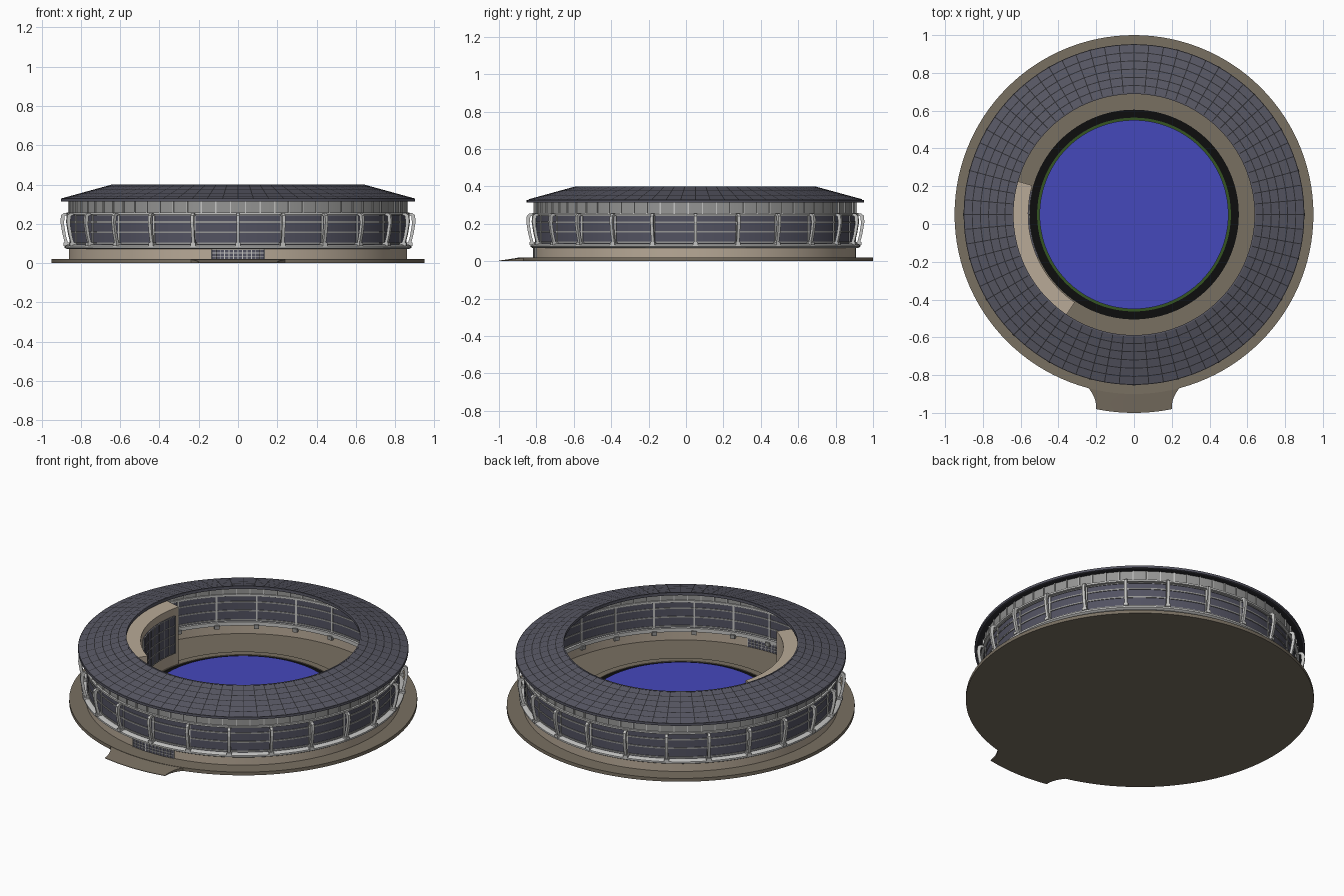
import bpy, bmesh, math
from math import sin, cos, pi, radians

if "Cube" in bpy.data.objects:
    bpy.data.objects.remove(bpy.data.objects["Cube"])

CY = 0.05  # the round building is centred slightly behind the origin


def mat(name, *c):
    m = bpy.data.materials.new(name)
    m.diffuse_color = (*c, 1)
    m.use_nodes = True
    m.node_tree.nodes["Principled BSDF"].inputs["Base Color"].default_value = m.diffuse_color
    return m


PAVING = mat("brown paving", 0.19, 0.16, 0.12)
BEIGE = mat("beige stone", 0.48, 0.40, 0.31)
GLASS = mat("dark blue glass", 0.085, 0.085, 0.12)
ROOF = mat("slate roof", 0.095, 0.095, 0.125)
SEAM = mat("dark seam", 0.025, 0.025, 0.03)
LIGHT = mat("light grey metal", 0.55, 0.55, 0.54)
GREY = mat("mid grey panel", 0.30, 0.30, 0.295)
BLUE = mat("blue pitch", 0.06, 0.065, 0.50)
GREEN = mat("green grass", 0.035, 0.09, 0.015)
BLACK = mat("black track", 0.004, 0.004, 0.004)


def finish(bm, name, mats, smooth=True):
    bmesh.ops.recalc_face_normals(bm, faces=bm.faces)
    me = bpy.data.meshes.new(name)
    bm.to_mesh(me)
    bm.free()
    for m in mats:
        me.materials.append(m)
    ob = bpy.data.objects.new(name, me)
    ob.location.y = CY
    bpy.context.collection.objects.link(ob)
    if smooth:
        bpy.ops.object.select_all(action='DESELECT')
        ob.select_set(True)
        bpy.context.view_layer.objects.active = ob
        bpy.ops.object.shade_smooth_by_angle(angle=radians(30))
    return ob


def sweep(bm, profile, a0, a1, segs):
    """Turn a closed (radius, z) profile from angle a0 to a1 in degrees."""
    full = abs(a1 - a0) >= 360
    rings = []
    for i in range(segs if full else segs + 1):
        a = radians(a0 + (a1 - a0) * i / segs)
        rings.append([bm.verts.new((r * cos(a), r * sin(a), z)) for r, z in profile])
    n = len(profile)
    for i in range(segs):
        A, B = rings[i], rings[(i + 1) % len(rings)]
        for j in range(n):
            k = (j + 1) % n
            bm.faces.new((A[j], A[k], B[k], B[j]))
    if not full:
        bm.faces.new(rings[0])
        bm.faces.new(rings[-1][::-1])


def rect(r0, r1, z0, z1):
    return [(r0, z0), (r1, z0), (r1, z1), (r0, z1)]


def ring(name, profile, m, a0=0, a1=360, segs=120):
    bm = bmesh.new()
    sweep(bm, profile, a0, a1, segs)
    return finish(bm, name, [m])


def disc(name, r, z0, z1, m):
    bm = bmesh.new()
    bmesh.ops.create_cone(bm, cap_ends=True, segments=120, radius1=r, radius2=r, depth=z1 - z0)
    bmesh.ops.translate(bm, verts=bm.verts, vec=(0, 0, (z0 + z1) / 2))
    return finish(bm, name, [m])


def fins(name, profile, width, angles, m):
    """Radial plates: a (radius, z) outline given a thickness, at each angle."""
    bm = bmesh.new()
    for d in angles:
        a = radians(d)
        sides = []
        for w in (-width / 2, width / 2):
            sides.append([bm.verts.new((r * cos(a) - w * sin(a), r * sin(a) + w * cos(a), z))
                          for r, z in profile])
        n = len(profile)
        bm.faces.new(sides[0])
        bm.faces.new(sides[1][::-1])
        for j in range(n):
            k = (j + 1) % n
            bm.faces.new((sides[0][j], sides[0][k], sides[1][k], sides[1][j]))
    return finish(bm, name, [m], smooth=False)


# Ground: plinth and flared front ramp
disc("plinth", 0.95, 0, 0.02, PAVING)
bm = bmesh.new()
NX, NY = 16, 8
top, low = [], []
for j in range(NY + 1):
    t = j / NY
    half = 0.20 + 0.05 * (1 - t) ** 2.5
    trow, lrow = [], []
    for i in range(NX + 1):
        u = -1 + 2 * i / NX
        x = half * u
        y0 = -math.sqrt(0.94 ** 2 - x * x)
        y1 = -1.05 + 0.02 * u * u
        y = y0 + (y1 - y0) * t
        trow.append(bm.verts.new((x, y, 0.0195 - 0.0165 * t)))
        lrow.append(bm.verts.new((x, y, 0)))
    top.append(trow)
    low.append(lrow)
for g in (top, low):
    for j in range(NY):
        for i in range(NX):
            bm.faces.new((g[j][i], g[j][i + 1], g[j + 1][i + 1], g[j + 1][i]))
edge = [(0, i) for i in range(NX)] + [(j, NX) for j in range(NY)] \
    + [(NY, i) for i in range(NX, 0, -1)] + [(j, 0) for j in range(NY, 0, -1)]
for (a, b), (c, d) in zip(edge, edge[1:] + edge[:1]):
    bm.faces.new((top[a][b], top[c][d], low[c][d], low[a][b]))
finish(bm, "front_ramp", [PAVING])

# Field: black track, green verge, raised blue pitch
ring("inner_curb", rect(0.555, 0.595, 0.015, 0.026), PAVING)
disc("track", 0.555, 0.015, 0.0215, BLACK)
disc("grass_verge", 0.513, 0.015, 0.024, GREEN)
disc("pitch", 0.50, 0.02, 0.045, BLUE)

# Lower wall and ledge
ring("lower_wall", rect(0.84, 0.86, 0.015, 0.078), BEIGE)
ring("ledge", [(0.832, 0.072), (0.872, 0.072), (0.882, 0.078), (0.882, 0.088),
               (0.87, 0.094), (0.832, 0.094)], LIGHT)

# Glass storey with horizontal rails
ring("glass_wall", rect(0.846, 0.853, 0.09, 0.255), GLASS)
for k, z in enumerate((0.098, 0.153, 0.205, 0.243)):
    ring(f"glass_rail_{k}", rect(0.843, 0.857, z, z + 0.008), GREY)
ring("upper_ledge", rect(0.838, 0.872, 0.248, 0.258), LIGHT)

# Clerestory band and its thin mullions
ring("clerestory_band", rect(0.845, 0.86, 0.255, 0.325), GREY)
fins("clerestory_mullions", rect(0.84, 0.866, 0.257, 0.318), 0.006,
     [i * 5 + 2.5 for i in range(72)], LIGHT)

# Leaning outer columns, posts behind them, and foot blocks inside
COLS = [i * 15 for i in range(24)]
fins("leaning_columns", [(0.862, 0.088), (0.878, 0.088), (0.894, 0.15), (0.904, 0.21),
                         (0.901, 0.243), (0.888, 0.254), (0.86, 0.254), (0.86, 0.246),
                         (0.882, 0.24), (0.886, 0.20), (0.876, 0.14)], 0.016, COLS, LIGHT)
fins("wall_posts", rect(0.841, 0.858, 0.09, 0.25), 0.010, COLS, LIGHT)
fins("column_feet", rect(0.85, 0.888, 0.088, 0.104), 0.026, COLS, LIGHT)
fins("inner_feet", rect(0.822, 0.845, 0.058, 0.08), 0.028, COLS, GREY)

# Roof body, then panelled skin with dark seams between tiles
ring("roof_body", [(0.84, 0.317), (0.895, 0.314), (0.90, 0.318), (0.90, 0.326),
                   (0.64, 0.397), (0.64, 0.385)], SEAM)
bm = bmesh.new()
rows = 6
grid = []
for i in range(72):
    a = 2 * pi * i / 72
    grid.append([])
    for j in range(rows + 1):
        t = j / rows
        r = 0.64 + 0.26 * t
        grid[-1].append(bm.verts.new((r * cos(a), r * sin(a), 0.40 - 0.071 * t)))
for i in range(72):
    A, B = grid[i], grid[(i + 1) % 72]
    for j in range(rows):
        bm.faces.new((A[j], A[j + 1], B[j + 1], B[j]))
tiles = bm.faces[:]
bmesh.ops.recalc_face_normals(bm, faces=tiles)
rims = bmesh.ops.inset_individual(bm, faces=tiles, thickness=0.0035, depth=0)["faces"]
for f in rims:
    f.material_index = 1
finish(bm, "roof_tiles", [ROOF, SEAM], smooth=False)
ring("roof_outer_rim", rect(0.893, 0.902, 0.314, 0.328), ROOF)
ring("roof_inner_rim", rect(0.638, 0.646, 0.383, 0.400), ROOF)

# Front entrance: dark glass through the wall, with a metal grid
ring("entrance_glass", rect(0.836, 0.863, 0.02, 0.07), GLASS, 261, 279, 18)
fins("entrance_mullions", rect(0.834, 0.867, 0.02, 0.07), 0.004,
     [261 + 1.5 * i for i in range(13)], LIGHT)
for k, z in enumerate((0.034, 0.050, 0.067)):
    ring(f"entrance_bar_{k}", rect(0.834, 0.866, z, z + 0.003), LIGHT, 261, 279, 18)

# Curved scoreboard block inside the left stand, with a gridded screen
ring("inner_block", rect(0.56, 0.66, 0.02, 0.37), BEIGE, 164, 236, 24)
ring("inner_screen", rect(0.555, 0.562, 0.10, 0.325), GLASS, 167, 204, 14)
fins("screen_mullions", rect(0.552, 0.56, 0.10, 0.325), 0.004,
     [167 + 37 / 8 * i for i in range(9)], GREY)
for k in range(5):
    z = 0.10 + 0.055 * k
    ring(f"screen_bar_{k}", rect(0.552, 0.56, z, z + 0.004), GREY, 167, 204, 14)
